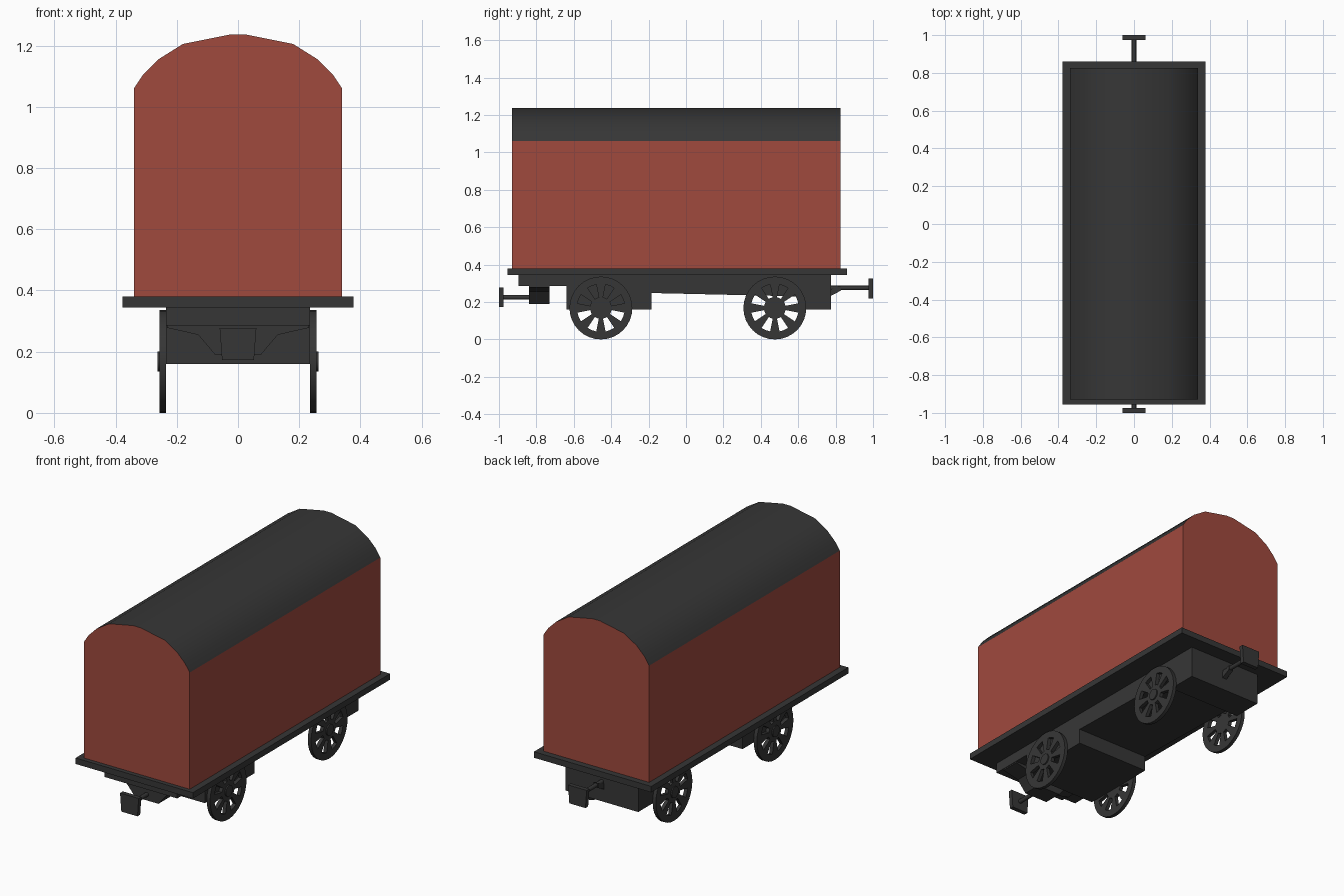
import bpy, bmesh
from math import cos, sin, pi, radians
from mathutils import Matrix

if "Cube" in bpy.data.objects:
    bpy.data.objects.remove(bpy.data.objects["Cube"])


def material(name, rgb):
    mat = bpy.data.materials.new(name)
    mat.use_nodes = True
    mat.diffuse_color = (*rgb, 1)
    mat.node_tree.nodes["Principled BSDF"].inputs["Base Color"].default_value = (*rgb, 1)
    return mat


RED = material("brick red", (0.35, 0.068, 0.048))
DARK = material("charcoal", (0.037, 0.037, 0.037))


def finish(name, bm, mats=(DARK,), smooth=None):
    bmesh.ops.recalc_face_normals(bm, faces=bm.faces)
    mesh = bpy.data.meshes.new(name)
    bm.to_mesh(mesh)
    bm.free()
    for mat in mats:
        mesh.materials.append(mat)
    obj = bpy.data.objects.new(name, mesh)
    bpy.context.collection.objects.link(obj)
    if smooth:
        bpy.ops.object.select_all(action='DESELECT')
        obj.select_set(True)
        bpy.context.view_layer.objects.active = obj
        bpy.ops.object.shade_smooth_by_angle(angle=radians(smooth))
    return obj


def prism(points, axis, lo, hi):
    """Extrude a profile along x (points are y, z) or along y (points are x, z)."""
    bm = bmesh.new()
    place = (lambda a, b, t: (t, a, b)) if axis == 'x' else (lambda a, b, t: (a, t, b))
    face = bm.faces.new([bm.verts.new(place(a, b, lo)) for a, b in points])
    out = bmesh.ops.extrude_face_region(bm, geom=[face])
    for v in out["geom"]:
        if isinstance(v, bmesh.types.BMVert):
            v.co["xyz".index(axis)] = hi
    return bm


def box(name, x, y, z):
    return finish(name, prism([(-x, z[0]), (x, z[0]), (x, z[1]), (-x, z[1])], 'y', *y))


def mirrored(half):
    return half + [(-a, b) for a, b in reversed(half)]


def rod(name, axis, radius, length, centre):
    bm = bmesh.new()
    turn = Matrix.Rotation(pi / 2, 4, 'Y' if axis == 'x' else 'X')
    bmesh.ops.create_cone(bm, cap_ends=True, segments=16, radius1=radius, radius2=radius,
                          depth=length, matrix=Matrix.Translation(centre) @ turn)
    return finish(name, bm, smooth=30)


# Body with an arched roof; upward faces are dark
body = prism(mirrored([(0.34, 0.38), (0.34, 1.06), (0.31, 1.105), (0.26, 1.155),
                       (0.18, 1.205), (0.025, 1.236)]), 'y', -0.93, 0.825)
bmesh.ops.recalc_face_normals(body, faces=body.faces)
for f in body.faces:
    f.material_index = 1 if f.normal.z > 0.2 else 0
finish("body_and_roof", body, (RED, DARK), smooth=30)

# Floor and stepped underframe
box("floor", 0.378, (-0.955, 0.86), (0.345, 0.38))
finish("underframe", prism([(-0.895, 0.345), (-0.895, 0.285), (-0.64, 0.285), (-0.64, 0.16),
                            (-0.185, 0.16), (-0.185, 0.248), (0.60, 0.23), (0.60, 0.16),
                            (0.775, 0.16), (0.775, 0.345)], 'x', -0.235, 0.235))

# Front drawbar bracket with sloping wings
finish("front_bracket", prism(mirrored([(0.075, 0.19), (0.10, 0.22), (0.13, 0.255),
                                        (0.232, 0.278), (0.232, 0.287)]), 'y', -0.84, -0.73))
rod("front_drawbar", 'y', 0.012, 0.16, (0, -0.91, 0.225))
finish("front_buffer", prism(mirrored([(0.052, 0.172), (0.06, 0.278)]), 'y', -1.0, -0.975))

# Rear drawbar
finish("rear_bracket", prism([(0.77, 0.23), (0.83, 0.262), (0.83, 0.288), (0.77, 0.265)],
                             'x', -0.014, 0.014))
rod("rear_drawbar", 'y', 0.012, 0.21, (0, 0.875, 0.275))
finish("rear_buffer", prism(mirrored([(0.052, 0.22), (0.06, 0.325)]), 'y', 0.975, 1.0))


# Eight-spoked wheels
def wheel(name, side, y):
    bm = bmesh.new()
    steps, centre_z = 32, 0.168
    rings = []
    for r in (0.03, 0.058, 0.128, 0.168):
        rings.append([bm.verts.new((side * 0.235,
                                    y + r * sin((i - 1) * 2 * pi / steps),
                                    centre_z + r * cos((i - 1) * 2 * pi / steps)))
                      for i in range(steps)])
    bm.faces.new(rings[0])
    for band in range(3):
        for i in range(steps):
            if band == 1 and i % 4 >= 2:
                continue
            j = (i + 1) % steps
            bm.faces.new((rings[band][i], rings[band][j],
                          rings[band + 1][j], rings[band + 1][i]))
    out = bmesh.ops.extrude_face_region(bm, geom=list(bm.faces))
    for v in out["geom"]:
        if isinstance(v, bmesh.types.BMVert):
            v.co.x = side * 0.256
    finish(name, bm, smooth=30)
    rod(name + "_hub", 'x', 0.032, 0.02, (side * 0.253, y, centre_z))


for end, y in (("front", -0.455), ("rear", 0.475)):
    for label, side in (("left", 1), ("right", -1)):
        wheel(f"{end}_{label}_wheel", side, y)
